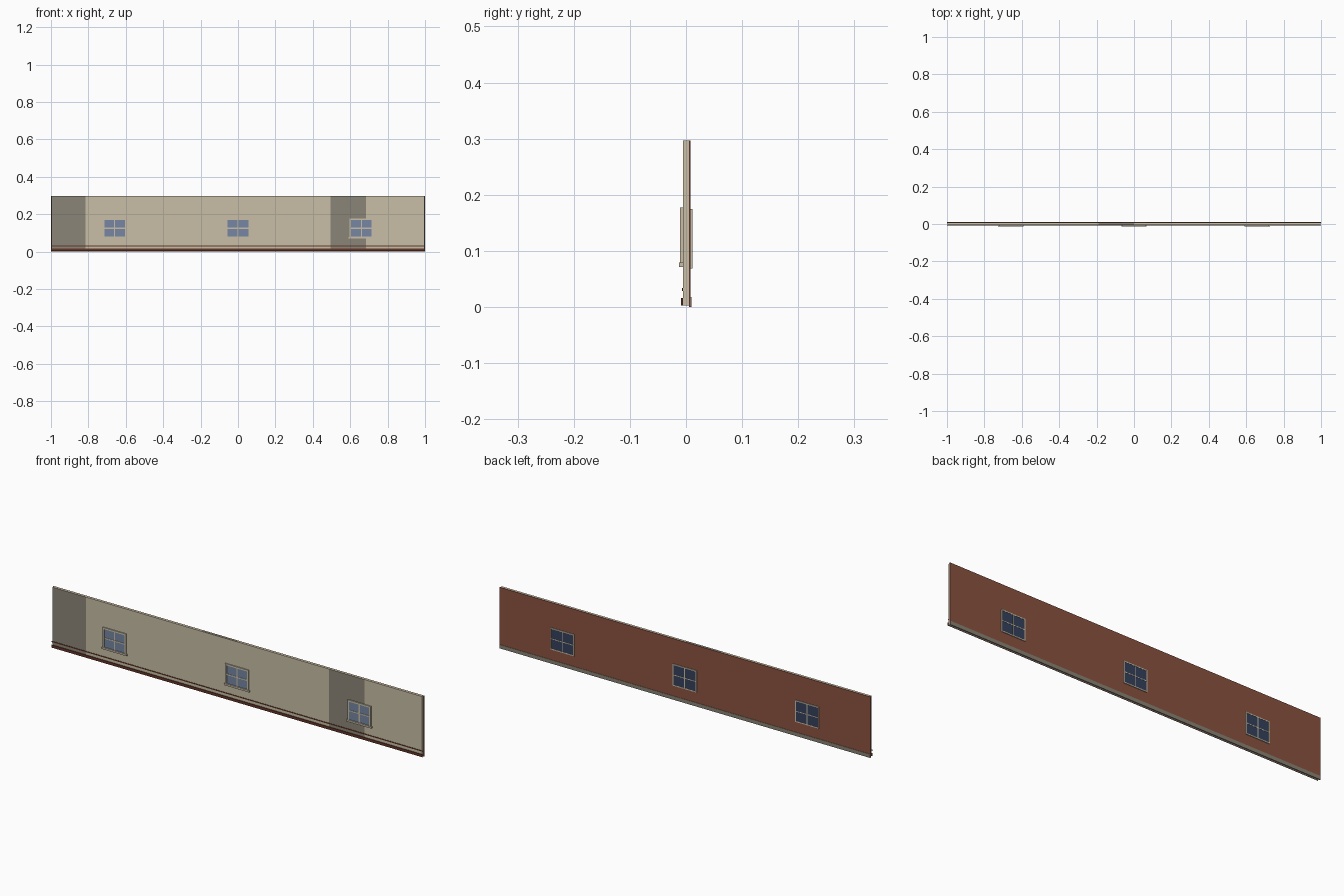
import bpy, bmesh

if "Cube" in bpy.data.objects:
    bpy.data.objects.remove(bpy.data.objects["Cube"])


def mat(name, r, g, b):
    m = bpy.data.materials.new(name)
    m.diffuse_color = (r, g, b, 1)
    m.use_nodes = True
    m.node_tree.nodes["Principled BSDF"].inputs["Base Color"].default_value = m.diffuse_color
    return m


BEIGE = mat("beige plaster", 0.58, 0.52, 0.38)
SHADE = mat("dark plaster", 0.26, 0.235, 0.185)
BRICK = mat("red brick", 0.26, 0.085, 0.052)
WOOD = mat("brown wood", 0.12, 0.036, 0.02)
STONE = mat("grey stone", 0.25, 0.225, 0.175)
FRAME = mat("cream frame", 0.58, 0.52, 0.39)
GLASS_IN = mat("light glass", 0.18, 0.24, 0.37)
GLASS_OUT = mat("dark glass", 0.035, 0.053, 0.11)


def boxes(name, spans, *mats):
    """One object from boxes given as (x0, x1, y0, y1, z0, z1)."""
    bm = bmesh.new()
    for x0, x1, y0, y1, z0, z1 in spans:
        for v in bmesh.ops.create_cube(bm, size=1)["verts"]:
            v.co = (x1 if v.co.x > 0 else x0,
                    y1 if v.co.y > 0 else y0,
                    z1 if v.co.z > 0 else z0)
    me = bpy.data.meshes.new(name)
    bm.to_mesh(me)
    bm.free()
    ob = bpy.data.objects.new(name, me)
    bpy.context.collection.objects.link(ob)
    for m in mats:
        me.materials.append(m)
    return ob


TOP = 0.297

# Plastered wall, cut across so that some panels take the darker colour
wall = boxes("plaster_wall", [(-0.997, 0.997, -0.0055, 0.005, 0.003, TOP)], BEIGE, SHADE)
bm = bmesh.new()
bm.from_mesh(wall.data)
for x in (-0.815, -0.19, 0.0, 0.495, 0.685):
    bmesh.ops.bisect_plane(bm, geom=bm.verts[:] + bm.edges[:] + bm.faces[:],
                           plane_co=(x, 0, 0), plane_no=(1, 0, 0))
bm.normal_update()
for f in bm.faces:
    x = f.calc_center_median().x
    if f.normal.y < -0.5:
        f.material_index = int(-0.99 < x < -0.815 or 0.495 < x < 0.685)
    elif f.normal.z > 0.5:
        f.material_index = int(-0.19 < x < 0)
bm.to_mesh(wall.data)
bm.free()

# Brick skin on the back with its stone plinth
boxes("brick_skin", [(-1, 1, 0.005, 0.008, 0, TOP)], BRICK)
boxes("stone_plinth", [(-1, 1, 0.008, 0.0097, 0, 0.018)], STONE)

# Wooden skirting and thin rail along the front
boxes("skirting", [(-1, 1, -0.0085, -0.0055, 0.003, 0.016)], WOOD)
boxes("wall_rail", [(-1, 1, -0.007, -0.0055, 0.029, 0.034)], WOOD)


def frame_spans(cx, hw, z0, z1, t, bar, y0, y1, yb0, yb1):
    """Four frame sides plus a cross of glazing bars."""
    zc = (z0 + z1) / 2
    return [(cx - hw, cx - hw + t, y0, y1, z0, z1),
            (cx + hw - t, cx + hw, y0, y1, z0, z1),
            (cx - hw + t, cx + hw - t, y0, y1, z0, z0 + t),
            (cx - hw + t, cx + hw - t, y0, y1, z1 - t, z1),
            (cx - bar, cx + bar, yb0, yb1, z0 + t, z1 - t),
            (cx - hw + t, cx - bar, yb0, yb1, zc - bar, zc + bar),
            (cx + bar, cx + hw - t, yb0, yb1, zc - bar, zc + bar)]


# Three windows, each with a front and a back side
for i, cx in enumerate((-0.66, 0.0, 0.66), 1):
    boxes(f"front_frame_{i}",
          frame_spans(cx, 0.063, 0.073, 0.177, 0.008, 0.003,
                      -0.0105, -0.0055, -0.009, -0.0055), FRAME)
    boxes(f"front_sill_{i}", [(cx - 0.068, cx + 0.068, -0.0122, -0.0055, 0.071, 0.079)], FRAME)
    boxes(f"front_glass_{i}", [(cx - 0.055, cx + 0.055, -0.0075, -0.0055, 0.079, 0.169)], GLASS_IN)
    boxes(f"back_frame_{i}",
          frame_spans(cx, 0.064, 0.069, 0.175, 0.005, 0.002,
                      0.008, 0.0115, 0.008, 0.0115), FRAME)
    boxes(f"back_glass_{i}", [(cx - 0.059, cx + 0.059, 0.008, 0.0105, 0.074, 0.170)], GLASS_OUT)
